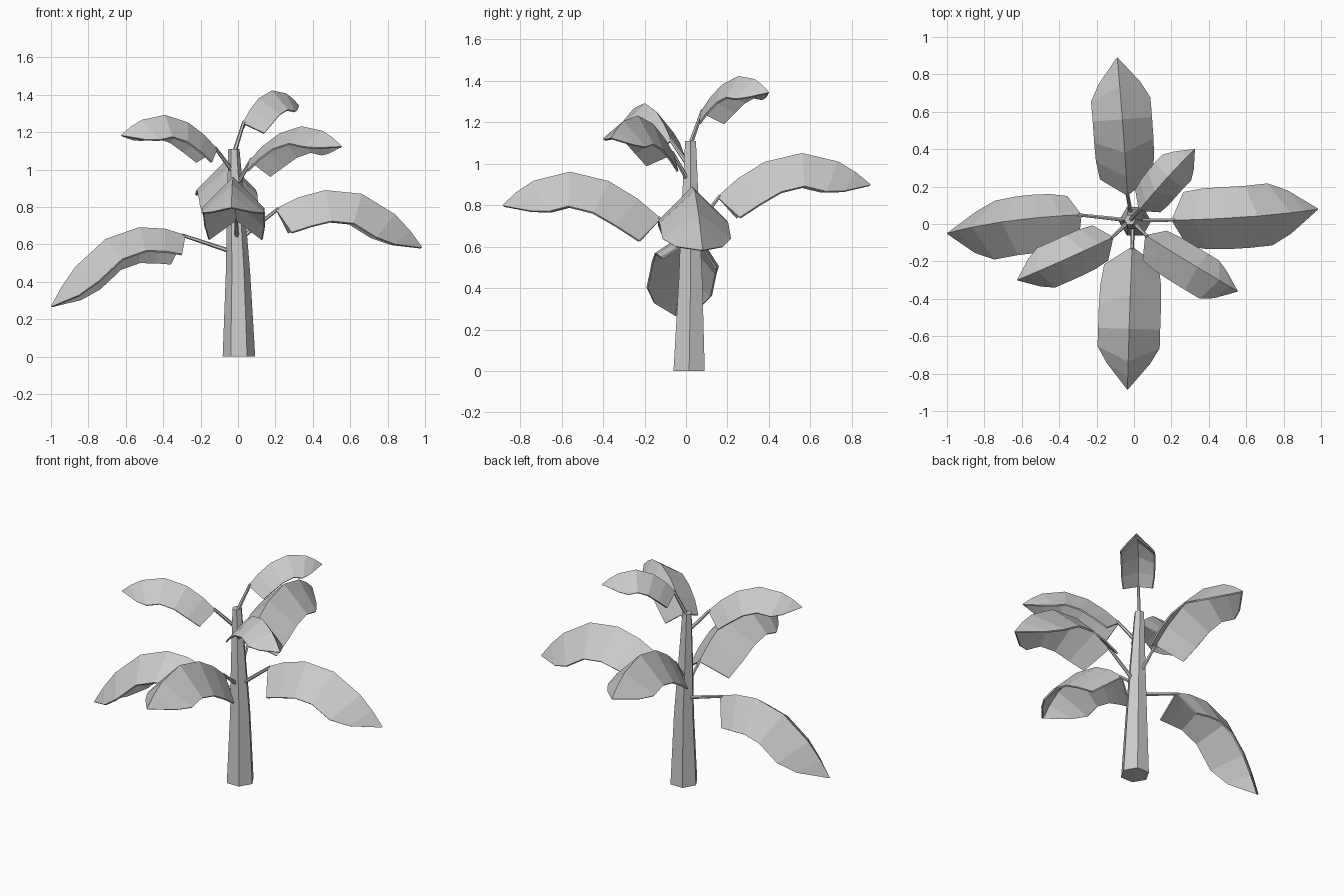
import bpy, math
from mathutils import Vector as V

if "Cube" in bpy.data.objects:
    bpy.data.objects.remove(bpy.data.objects["Cube"])


def make(name, verts, faces):
    me = bpy.data.meshes.new(name)
    me.from_pydata([tuple(v) for v in verts], [], faces)
    me.update()
    ob = bpy.data.objects.new(name, me)
    bpy.context.collection.objects.link(ob)
    return ob


# Tapered hexagonal tube through (x, y, z, radius) rings, cross-section facing the path
def tube(name, rings, flat=False):
    pts = [V(r[:3]) for r in rings]
    axis = V((0, 0, 1)) if flat else (pts[-1] - pts[0]).normalized()
    q = V((0, 0, 1)).rotation_difference(axis)
    verts = []
    for p, r in zip(pts, rings):
        for k in range(6):
            a = k * math.pi / 3
            verts.append(p + q @ V((r[3] * math.cos(a), r[3] * math.sin(a), 0)))
    faces = [(i * 6 + k, i * 6 + (k + 1) % 6, i * 6 + 6 + (k + 1) % 6, i * 6 + 6 + k)
             for i in range(len(rings) - 1) for k in range(6)]
    faces += [tuple(range(5, -1, -1)), tuple(range(len(verts) - 6, len(verts)))]
    return make(name, verts, faces)


STATIONS = [(0, .88), (.13, .98), (.3, 1), (.54, 1), (.78, 1), (.9, .7), (1, .03)]


# Folded leaf blade arching through base, middle and tip, plus its stem
def leaf(name, root, base, mid, tip, width, roll=0, fold=math.radians(45)):
    root, base, mid, tip = V(root), V(base), V(mid), V(tip)
    ctrl = 2 * mid - (base + tip) / 2
    head = tip - base
    side = V((head.y, -head.x, 0)).normalized()
    verts = []
    for t, w in STATIONS:
        p = (1 - t) ** 2 * base + 2 * t * (1 - t) * ctrl + t * t * tip
        tan = ((1 - t) * (ctrl - base) + t * (tip - ctrl)).normalized()
        up = side.cross(tan).normalized()
        for s in (-1, 0, 1):
            a = fold + s * roll
            verts.append(p + abs(s) * width * w * (s * side * math.cos(a) - up * math.sin(a)))
    faces = [(i * 3 + k, i * 3 + k + 1, i * 3 + k + 4, i * 3 + k + 3)
             for i in range(len(STATIONS) - 1) for k in range(2)]
    blade = make(name + "_blade", verts, faces)
    mod = blade.modifiers.new("thickness", "SOLIDIFY")
    mod.thickness = 0.01
    end = base + (ctrl - base).normalized() * 0.02 - V((0, 0, .008))
    tube(name + "_stem", [(*root, .012), (*end, .009)])


# Trunk
tube("trunk", [(.005, .015, 0, .087), (0, .022, .45, .065),
               (-.01, .02, .75, .05), (-.022, .022, 1.11, .03)], flat=True)

# Large lower leaves
leaf("right_leaf", (0, .02, .62), (.2, .02, .79), (.63, .04, .88), (.985, .08, .585), .235)
leaf("left_leaf", (-.03, .02, .56), (-.28, .05, .65), (-.68, .015, .645), (-1, -.05, .27), .225, .2)
leaf("back_leaf", (-.01, .02, .66), (-.035, .15, .84), (-.06, .53, 1.05), (-.09, .89, .9), .225)
leaf("front_leaf", (-.005, .01, .62), (-.01, -.12, .735), (-.025, -.53, .96), (-.035, -.885, .8), .235)

# Small upper leaves
leaf("upper_left_leaf", (-.02, .02, .98), (-.11, -.07, 1.11), (-.37, -.19, 1.29), (-.625, -.3, 1.185), .165)
leaf("upper_right_leaf", (-.015, .02, .9), (.06, -.06, 1.05), (.32, -.22, 1.23), (.555, -.36, 1.125), .165, -.2)
leaf("top_leaf", (-.02, .02, 1.09), (.025, .07, 1.25), (.17, .24, 1.42), (.325, .4, 1.345), .145)
